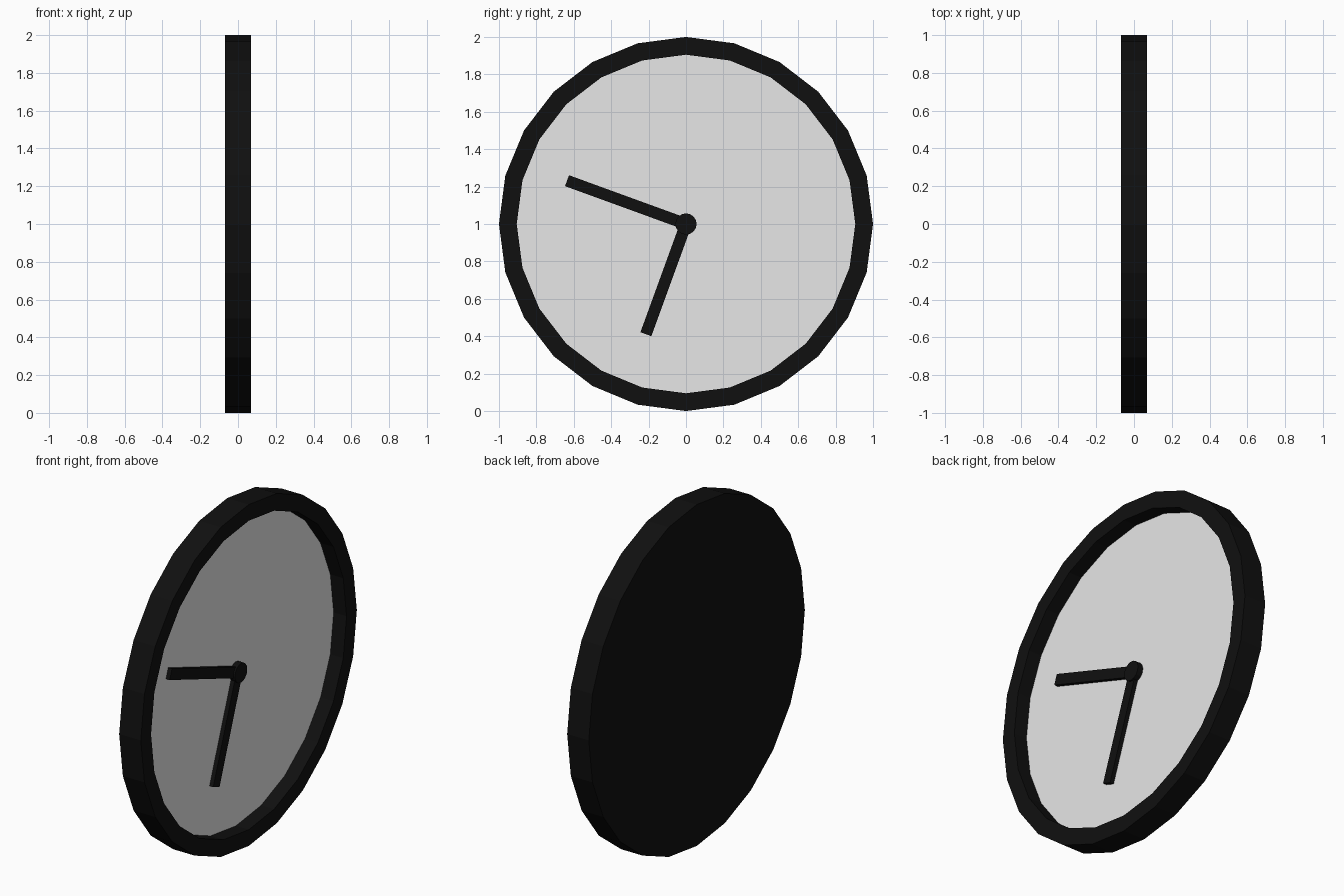
import bpy, bmesh, math
from mathutils import Matrix, Vector

if "Cube" in bpy.data.objects:
    bpy.data.objects.remove(bpy.data.objects["Cube"], do_unlink=True)

SIDES = 24
HALF_DEPTH = 0.07      # half thickness of the case
DIAL_X = -0.014        # plane of the recessed dial
CENTRE = Vector((0, 0, 1))


def material(name, value):
    mat = bpy.data.materials.new(name)
    mat.use_nodes = True
    colour = (value, value, value, 1)
    mat.diffuse_color = colour
    mat.node_tree.nodes["Principled BSDF"].inputs["Base Color"].default_value = colour
    return mat


black = material("black", 0.005)
pale_grey = material("pale_grey", 0.8)


def finish(name, bm, mats):
    mesh = bpy.data.meshes.new(name)
    bmesh.ops.recalc_face_normals(bm, faces=bm.faces)
    bm.to_mesh(mesh)
    bm.free()
    for mat in mats:
        mesh.materials.append(mat)
    obj = bpy.data.objects.new(name, mesh)
    obj.location = CENTRE
    bpy.context.collection.objects.link(obj)
    return obj


def disc(radius, x0, x1, sides):
    """Cylinder along x, between x0 and x1."""
    bm = bmesh.new()
    place = Matrix.Translation(((x0 + x1) / 2, 0, 0)) @ Matrix.Rotation(math.pi / 2, 4, "Y")
    bmesh.ops.create_cone(bm, cap_ends=True, segments=sides, radius1=radius,
                          radius2=radius, depth=x1 - x0, matrix=place)
    return bm


# Case: a solid drum whose +x side is inset and sunk to form rim and dial
bm = disc(1, -HALF_DEPTH, HALF_DEPTH, SIDES)
bm.normal_update()
dial = max(bm.faces, key=lambda f: f.calc_center_median().x)
bmesh.ops.inset_region(bm, faces=[dial], thickness=0.094, use_even_offset=True)
dial = bmesh.ops.extrude_discrete_faces(bm, faces=[dial])["faces"][0]
dial.material_index = 1
bmesh.ops.translate(bm, verts=dial.verts, vec=(DIAL_X - HALF_DEPTH, 0, 0))
finish("clock_case", bm, [black, pale_grey])


# Hands: bars from the centre outwards, angle measured from straight up towards -y
def hand(name, length, angle, width=0.062, thick=0.024):
    bm = bmesh.new()
    bmesh.ops.create_cube(bm, size=1)
    bmesh.ops.scale(bm, verts=bm.verts, vec=(thick, width, length))
    bmesh.ops.translate(bm, verts=bm.verts, vec=(DIAL_X + thick / 2, 0, length / 2))
    bmesh.ops.rotate(bm, verts=bm.verts, matrix=Matrix.Rotation(math.radians(angle), 3, "X"))
    finish(name, bm, [black])


hand("minute_hand", 0.677, 70)
hand("hour_hand", 0.627, 160)

# Hub over the joint of the hands
finish("hub", disc(0.057, DIAL_X, 0.02, 16), [black])
